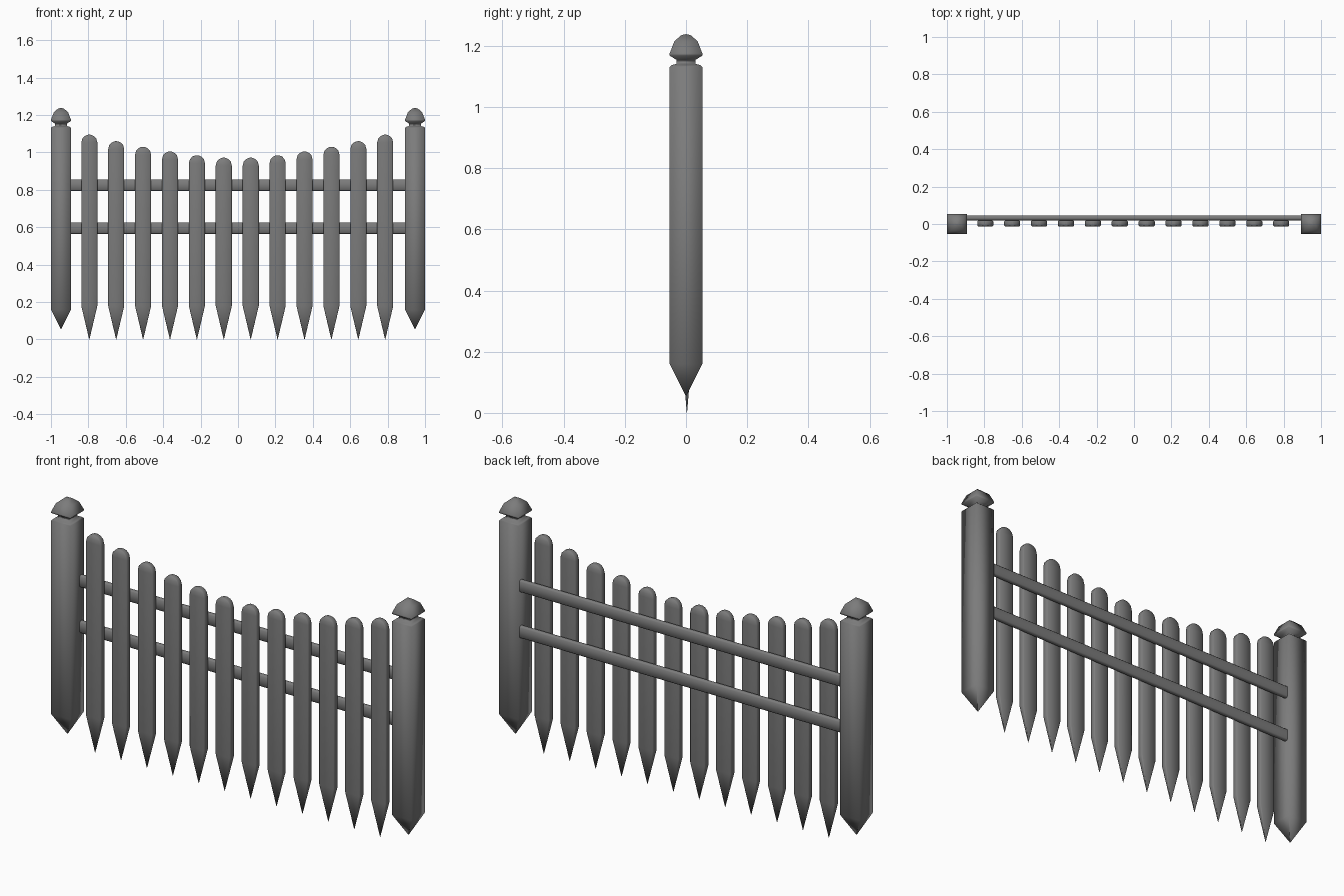
import bpy, bmesh, math

if "Cube" in bpy.data.objects:
    bpy.data.objects.remove(bpy.data.objects["Cube"])

# Dark grey paint shared by all parts
paint = bpy.data.materials.new("dark_grey_paint")
paint.diffuse_color = (0.2, 0.2, 0.2, 1)
paint.use_nodes = True
paint.node_tree.nodes["Principled BSDF"].inputs["Base Color"].default_value = paint.diffuse_color


def loft(name, rings, loc=(0, 0, 0), chamfer=0.15, angle=180):
    """Stack rectangles given as (half_x, half_y, z), optionally chamfered."""
    bm = bmesh.new()
    loops = []
    for hx, hy, z in rings:
        c = chamfer * min(hx, hy)
        if chamfer:
            pts = [(hx, hy - c), (hx - c, hy), (c - hx, hy), (-hx, hy - c),
                   (-hx, c - hy), (c - hx, -hy), (hx - c, -hy), (hx, c - hy)]
        else:
            pts = [(hx, hy), (-hx, hy), (-hx, -hy), (hx, -hy)]
        loops.append([bm.verts.new((x, y, z)) for x, y in pts])
    n = len(loops[0])
    for a, b in zip(loops, loops[1:]):
        for i in range(n):
            j = (i + 1) % n
            bm.faces.new((a[i], a[j], b[j], b[i]))
    bm.faces.new(loops[0][::-1])
    bm.faces.new(loops[-1])
    bmesh.ops.recalc_face_normals(bm, faces=bm.faces)
    me = bpy.data.meshes.new(name)
    bm.to_mesh(me)
    bm.free()
    me.materials.append(paint)
    ob = bpy.data.objects.new(name, me)
    ob.location = loc
    bpy.context.collection.objects.link(ob)
    bpy.ops.object.select_all(action='DESELECT')
    ob.select_set(True)
    bpy.context.view_layer.objects.active = ob
    bpy.ops.object.shade_smooth_by_angle(angle=math.radians(angle))
    return ob


# End posts: pointed foot, square shaft, narrow neck and domed cap
post_profile = [(0.001, 0.055), (0.0535, 0.16), (0.0535, 1.131), (0.047, 1.137),
                (0.031, 1.141), (0.031, 1.154), (0.0535, 1.168), (0.0535, 1.175),
                (0.038, 1.215), (0.015, 1.235), (0.001, 1.238)]
for side, x in (("left", -0.9465), ("right", 0.9465)):
    loft(side + "_post", [(r, r, z) for r, z in post_profile], (x, 0, 0), 0)

# Pickets: pointed foot, flat slat, rounded head; heights dip to the middle
heights = [0.972, 0.985, 1.005, 1.03, 1.06, 1.095]
W, T = 0.043, 0.0155
for i, top in enumerate(heights):
    rings = [(0.0005, 0.0005, 0), (W, T, 0.18), (W, T, top - 0.042)]
    for deg, thin in ((30, 1), (55, 0.93), (75, 0.78), (90, 0.6)):
        a = math.radians(deg)
        rings.append((max(W * math.cos(a), 0.005), T * thin,
                      top - 0.042 + 0.042 * math.sin(a)))
    for side, s in (("left", -1), ("right", 1)):
        loft(f"{side}_picket_{i + 1}", rings,
             (s * (0.072 + 0.1438 * i) - 0.004, 0.003, 0), 0.3)

# Horizontal rails behind the pickets, between the posts
for name, z in (("lower_rail", 0.595), ("upper_rail", 0.825)):
    rail = loft(name, [(0.03, 0.0125, -0.897), (0.03, 0.0125, 0.897)], (0, 0.0325, z), 0.5, 60)
    rail.rotation_euler = (0, math.pi / 2, 0)
